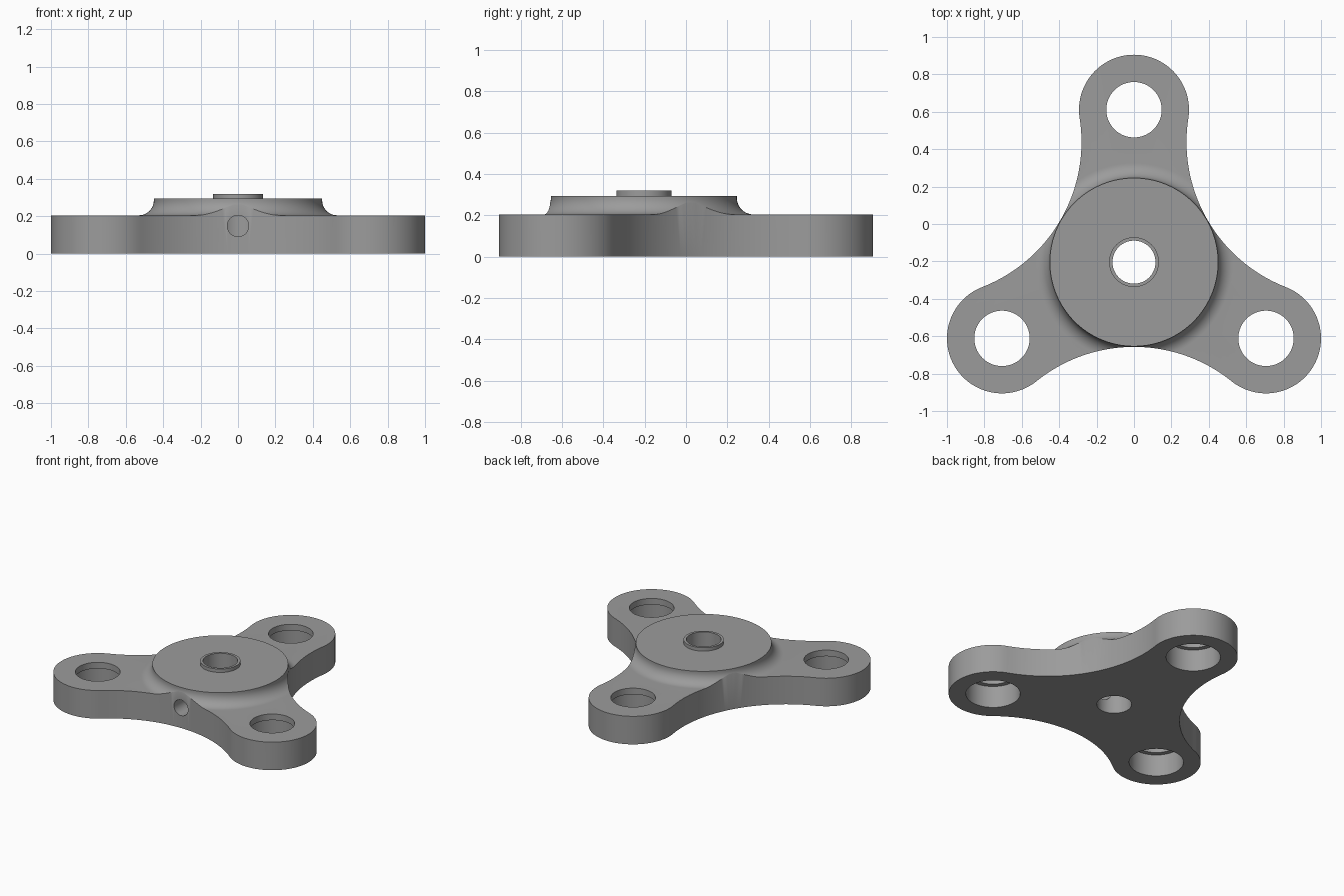
import bpy, bmesh, math
from mathutils import Matrix, Vector

if "Cube" in bpy.data.objects:
    bpy.data.objects.remove(bpy.data.objects["Cube"])

CY = -0.204                       # hub axis position in y
ARM, LOBE = 0.815, 0.294          # arm length and lobe radius
WAIST, HUB = 0.453, 0.45          # edge distance between arms, hub radius
PLATE_Z, HUB_Z, COLLAR_Z = 0.205, 0.295, 0.32
FILLET = 0.08

gray = bpy.data.materials.new("machined_gray")
gray.diffuse_color = (0.33, 0.33, 0.33, 1)
gray.use_nodes = True
gray.node_tree.nodes["Principled BSDF"].inputs["Base Color"].default_value = gray.diffuse_color


def finish(bm, name):
    bmesh.ops.recalc_face_normals(bm, faces=bm.faces)
    mesh = bpy.data.meshes.new(name)
    bm.to_mesh(mesh)
    bm.free()
    mesh.materials.append(gray)
    ob = bpy.data.objects.new(name, mesh)
    bpy.context.collection.objects.link(ob)
    return ob


def cylinder(name, radius, start, end, sides=96):
    start, end = Vector(start), Vector(end)
    axis = end - start
    bm = bmesh.new()
    bmesh.ops.create_cone(
        bm, cap_ends=True, segments=sides, radius1=radius, radius2=radius, depth=axis.length,
        matrix=Matrix.Translation((start + end) / 2) @ axis.to_track_quat('Z', 'Y').to_matrix().to_4x4())
    return finish(bm, name)


def boolean(target, tool, operation):
    mod = target.modifiers.new(operation, 'BOOLEAN')
    mod.operation, mod.object, mod.solver = operation, tool, 'EXACT'
    bpy.context.view_layer.objects.active = target
    bpy.ops.object.modifier_apply(modifier=mod.name)
    bpy.data.objects.remove(tool)


def arc(cx, cy, r, a0, a1, n):
    return [Vector((cx + r * math.cos(a0 + (a1 - a0) * i / n),
                    cy + r * math.sin(a0 + (a1 - a0) * i / n), 0)) for i in range(n)]


# Three-armed outline: rounded lobes joined by tangent concave arcs
lx, ly = ARM * math.cos(math.radians(-30)), ARM * math.sin(math.radians(-30))
R = (lx**2 + (ly + WAIST)**2 - LOBE**2) / (2 * (LOBE - ly - WAIST))
t = math.atan2(ly + WAIST + R, lx)            # tangent direction at the lobe
third = arc(0, -WAIST - R, R, math.pi - t, t, 40)
third += arc(lx, ly, LOBE, t - math.pi, 2 * math.pi / 3 - t, 56)
bm = bmesh.new()
outline = [bm.verts.new(Matrix.Rotation(k * 2 * math.pi / 3, 3, 'Z') @ p + Vector((0, CY, 0)))
           for k in range(3) for p in third]
face = bm.faces.new(outline)
top = bmesh.ops.extrude_face_region(bm, geom=[face])['geom']
bmesh.ops.translate(bm, vec=(0, 0, 0.5), verts=[v for v in top if isinstance(v, bmesh.types.BMVert)])
body = finish(bm, "three_arm_body")

# Turned profile: plate top, filleted hub and raised collar
profile = [(0, -0.1), (1.4, -0.1), (1.4, PLATE_Z)]
for i in range(13):
    a = i / 12 * math.pi / 2
    profile.append((HUB + FILLET * (1 - math.sin(a)), PLATE_Z + FILLET * (1 - math.cos(a))))
profile += [(HUB, HUB_Z), (0.133, HUB_Z), (0.133, COLLAR_Z), (0, COLLAR_Z)]
bm = bmesh.new()
verts = [bm.verts.new((r, CY, z)) for r, z in profile]
for a, b in zip(verts, verts[1:]):
    bm.edges.new((a, b))
bmesh.ops.spin(bm, geom=bm.verts[:] + bm.edges[:], cent=(0, CY, 0), axis=(0, 0, 1),
               angle=2 * math.pi, steps=120, use_merge=True)
bmesh.ops.transform(bm, matrix=Matrix.Translation((0, CY, 0)), verts=[])
for v in bm.verts:
    if v.co.z < 0 or v.co.z > 0:
        v.co = Matrix.Identity(3) @ v.co
bmesh.ops.remove_doubles(bm, verts=bm.verts, dist=1e-5)
boolean(body, finish(bm, "turned_profile"), 'INTERSECT')

# Lobe holes with a wider counterbore from below
for k in range(3):
    a = math.radians(90 + 120 * k)
    x, y = ARM * math.cos(a), CY + ARM * math.sin(a)
    boolean(body, cylinder("lobe_hole", 0.148, (x, y, -0.1), (x, y, 0.4)), 'DIFFERENCE')
    boolean(body, cylinder("counterbore", 0.18, (x, y, -0.1), (x, y, 0.16)), 'DIFFERENCE')

# Centre bore and the cross hole entering from the front
boolean(body, cylinder("centre_bore", 0.115, (0, CY, -0.1), (0, CY, 0.5)), 'DIFFERENCE')
boolean(body, cylinder("cross_hole", 0.057, (0, -1.0, 0.148), (0, CY, 0.148), 48), 'DIFFERENCE')

bpy.ops.object.select_all(action='DESELECT')
body.select_set(True)
bpy.context.view_layer.objects.active = body
bpy.ops.object.shade_smooth_by_angle(angle=math.radians(30))
